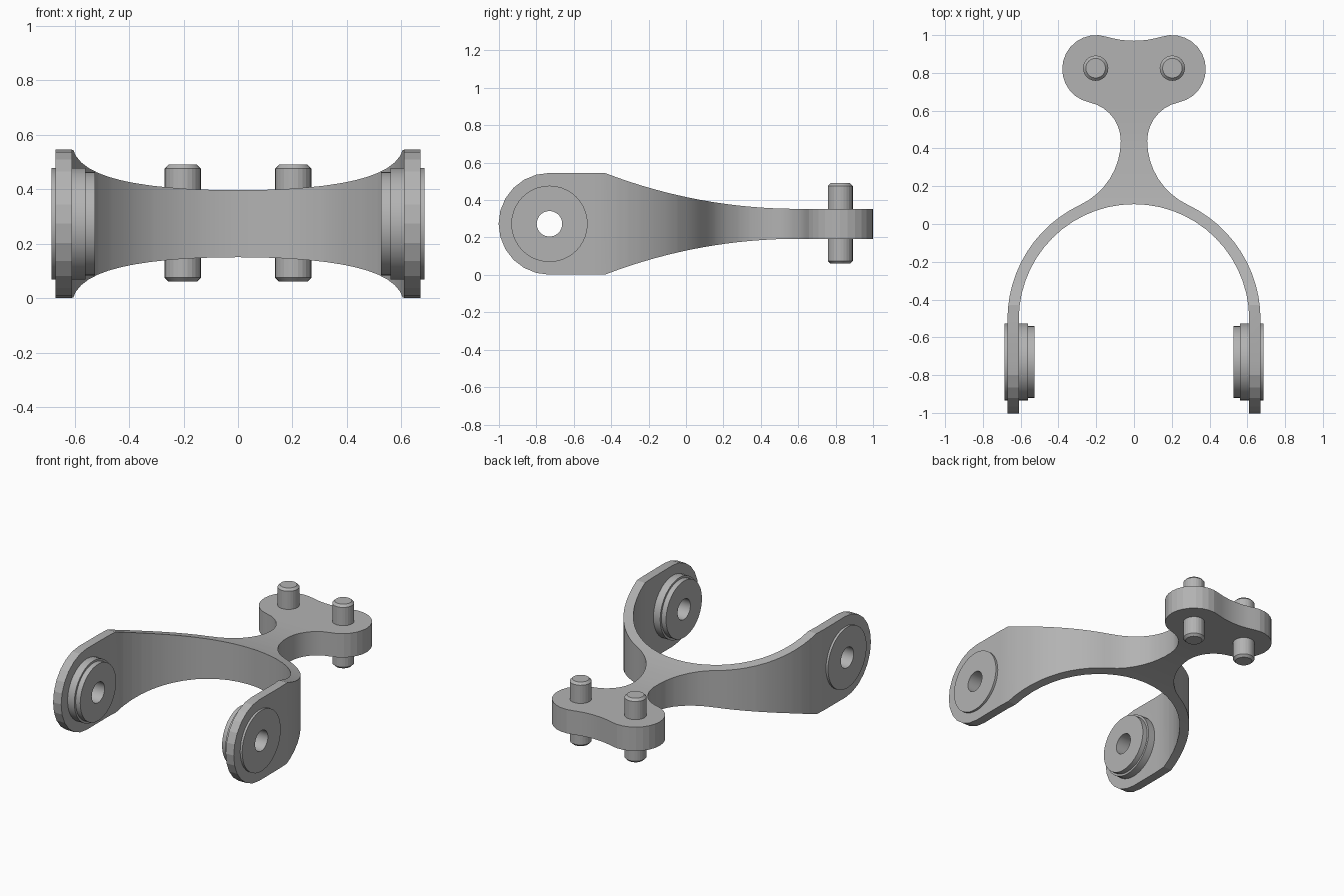
import bpy, bmesh
from math import cos, sin, pi, radians, sqrt, atan2
from mathutils import Vector, Matrix

cube = bpy.data.objects.get("Cube")
if cube:
    bpy.data.objects.remove(cube, do_unlink=True)

grey = bpy.data.materials.new("plain grey")
grey.use_nodes = True
COLOR = (0.45, 0.45, 0.45, 1)
grey.diffuse_color = COLOR
grey.node_tree.nodes["Principled BSDF"].inputs["Base Color"].default_value = COLOR

MID_Z = 0.273      # height of the symmetry plane
END_Y = -0.73      # pivot axis
END_R = 0.27


def make_object(name, bm):
    bmesh.ops.recalc_face_normals(bm, faces=bm.faces)
    mesh = bpy.data.meshes.new(name)
    bm.to_mesh(mesh)
    bm.free()
    mesh.materials.append(grey)
    obj = bpy.data.objects.new(name, mesh)
    bpy.context.collection.objects.link(obj)
    return obj


def prism(name, points, sweep):
    """Closed outline extruded along the sweep vector."""
    bm = bmesh.new()
    face = bm.faces.new([bm.verts.new(p) for p in points])
    moved = bmesh.ops.extrude_face_region(bm, geom=[face])["geom"]
    bmesh.ops.translate(bm, vec=sweep, verts=[v for v in moved if isinstance(v, bmesh.types.BMVert)])
    return make_object(name, bm)


def lathe(name, profile, axis, origin, steps, closed):
    """Profile of (along, radius) pairs spun round an axis."""
    bm = bmesh.new()
    axis = Vector(axis)
    side = axis.orthogonal().normalized()
    rings = []
    for i in range(steps):
        spoke = Matrix.Rotation(2 * pi * i / steps, 3, axis) @ side
        rings.append([bm.verts.new(Vector(origin) + axis * a + spoke * r) for a, r in profile])
    n = len(profile)
    for i in range(steps):
        a, b = rings[i], rings[(i + 1) % steps]
        for j in range(n if closed else n - 1):
            k = (j + 1) % n
            bm.faces.new((a[j], a[k], b[k], b[j]))
    if not closed:
        for j in (0, -1):
            bm.faces.new([r[j] for r in rings])
    return make_object(name, bm)


def arc(cx, cy, r, start, end, steps):
    """Points on an arc, angles in radians."""
    return [(cx + r * cos(start + (end - start) * i / steps),
             cy + r * sin(start + (end - start) * i / steps)) for i in range(steps + 1)]


def apply_boolean(obj, cutter, operation):
    cutter.hide_render = True
    mod = obj.modifiers.new("cut", "BOOLEAN")
    mod.operation = operation
    mod.solver = "EXACT"
    mod.object = cutter
    bpy.context.view_layer.objects.active = obj
    bpy.ops.object.modifier_apply(modifier=mod.name)
    bpy.data.objects.remove(cutter, do_unlink=True)


# Plan outline of the right half: hoop, waist fillets, lobe and back dip
fork = (0, -0.505)
low, low_r = (0.444, 0.44), 0.374
high, high_r = (0.278, 0.44), 0.208
lobe, lobe_r = (0.2, 0.82), 0.18
dip, dip_r = (0, 1.47), 0.5


def heading(a, b):
    return atan2(b[1] - a[1], b[0] - a[0])


half = arc(*fork, 0.61, pi / 2, 0, 14)
half += [(0.61, -1.1), (0.67, -1.1)]
half += arc(*fork, 0.67, 0, heading(fork, low), 12)
half += arc(*low, low_r, heading(low, fork) + 2 * pi, pi, 8)[1:]
half += arc(*high, high_r, pi, heading(high, lobe), 7)[1:]
half += arc(*lobe, lobe_r, heading(lobe, high), heading(lobe, dip), 14)[1:]
half += arc(*dip, dip_r, heading(dip, lobe), -pi / 2, 4)[1:]
outline = half + [(-x, y) for x, y in reversed(half[1:-1])]
body = prism("yoke_body", [(x, y, -0.2) for x, y in outline], (0, 0, 1))

# Side silhouette: rounded pivot ends tapering to a flat rear pad
FLAT_Y, TAPER_R, PAD = 0.6, 2.88, 0.08
upper = arc(END_Y, 0, END_R + 0.002, pi, pi / 2, 6)
for i in range(17):
    y = -0.43 + (FLAT_Y + 0.43) * i / 16
    upper.append((y, PAD + TAPER_R - sqrt(TAPER_R ** 2 - (FLAT_Y - y) ** 2)))
upper.append((1.2, PAD))
side = upper + [(y, -z) for y, z in reversed(upper[1:])]
cutter = prism("side_cutter", [(-1, y, MID_Z + z) for y, z in side], (2, 0, 0))
apply_boolean(body, cutter, "INTERSECT")

# Clear the arms behind each bushing
bore = lathe("bore_cutter", [(-1, 0.14), (1, 0.14)], (1, 0, 0), (0, END_Y, MID_Z), 32, False)
apply_boolean(body, bore, "DIFFERENCE")

# Stepped pivot bushings with through holes, and rear pins
bushing = [(0.685, 0.068), (0.685, 0.204), (0.56, 0.204),
           (0.56, 0.19), (0.526, 0.19), (0.526, 0.068)]
pin = [(-0.215, 0.052), (-0.2, 0.067), (0.2, 0.067), (0.215, 0.052)]
parts = [body]
for word, s in (("left", 1), ("right", -1)):
    parts.append(lathe(word + "_pivot_bushing", bushing, (s, 0, 0), (0, END_Y, MID_Z), 40, True))
    parts.append(lathe(word + "_pin", pin, (0, 0, 1), (s * 0.203, 0.825, MID_Z + 0.002), 24, False))

# Soft shading on the finely divided curves, crisp elsewhere
for obj in parts:
    bpy.ops.object.select_all(action="DESELECT")
    obj.select_set(True)
    bpy.context.view_layer.objects.active = obj
    bpy.ops.object.shade_smooth_by_angle(angle=radians(12))
